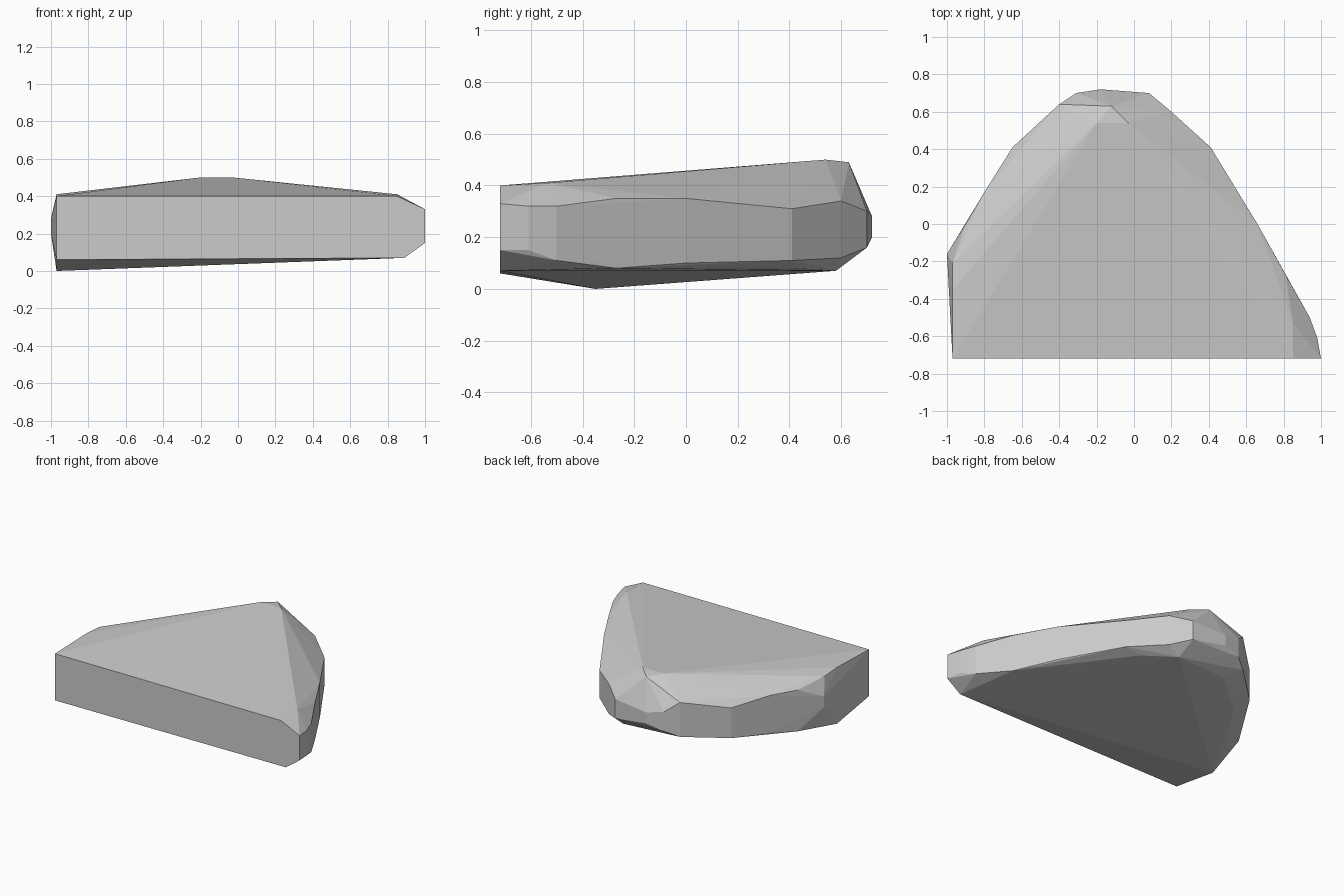
import bpy
import bmesh

# Remove the default cube when the scene has one
default_cube = bpy.data.objects.get("Cube")
if default_cube:
    bpy.data.objects.remove(default_cube, do_unlink=True)


def flat_material(name, shade):
    """One plain grey stone colour for viewport and render."""
    material = bpy.data.materials.new(name)
    material.use_nodes = True
    colour = (shade, shade, shade, 1)
    material.diffuse_color = colour
    shader = material.node_tree.nodes["Principled BSDF"]
    shader.inputs["Base Color"].default_value = colour
    shader.inputs["Roughness"].default_value = 1
    return material


def faceted_stone(name, points, material):
    """Wrap a flat-shaded convex shell around the given corner points."""
    bm = bmesh.new()
    corners = [bm.verts.new(point) for point in points]
    hull = bmesh.ops.convex_hull(bm, input=corners, use_existing_faces=False)
    unused = set(hull["geom_interior"]) | set(hull["geom_unused"])
    unused_verts = [item for item in unused
                    if isinstance(item, bmesh.types.BMVert) and item.is_valid]
    bmesh.ops.delete(bm, geom=unused_verts, context="VERTS")
    bmesh.ops.recalc_face_normals(bm, faces=bm.faces[:])
    mesh = bpy.data.meshes.new(name)
    bm.to_mesh(mesh)
    bm.free()
    mesh.materials.append(material)
    stone = bpy.data.objects.new(name, mesh)
    bpy.context.scene.collection.objects.link(stone)
    return stone


# Rim of the slab: x, y, lower height, upper height
rim = [
    (1, -.72, .15, .33), (.98, -.61, .15, .32), (.94, -.5, .11, .32),
    (.81, -.27, .08, .35), (.66, 0, .1, .35), (.41, .41, .11, .31),
    (.2, .6, .12, .34), (.08, .7, .16, .3), (-.18, .72, .2, .28),
    (-.31, .7, .17, .31), (-.4, .64, .13, .38), (-.65, .41, .1, .32),
    (-.8, .17, .09, .36), (-.9, 0, .06, .36), (-1, -.16, .2, .28),
]

# Top surface, rising from the cut front edge to the rear peak
crown = [
    (-.97, -.72, .4), (.85, -.72, .4), (.85, -.53, .41), (-.03, .54, .5),
    (-.2, .54, .5), (-.12, .63, .49), (-.97, -.35, .41), (-.97, -.21, .4),
]

# Underside, dipping to its lowest corner on one side
base = [
    (-.97, -.72, .06), (.89, -.72, .07), (-.97, -.35, 0), (-.86, -.08, .03),
    (-.58, .33, .06), (-.3, .55, .08), (.1, .58, .07), (.3, .42, .08),
    (.6, 0, .08),
]

rim_corners = [(x, y, z) for x, y, low, high in rim for z in (low, high)]
stone_grey = flat_material("stone grey", .6)
faceted_stone("rock_slab", rim_corners + crown + base, stone_grey)
